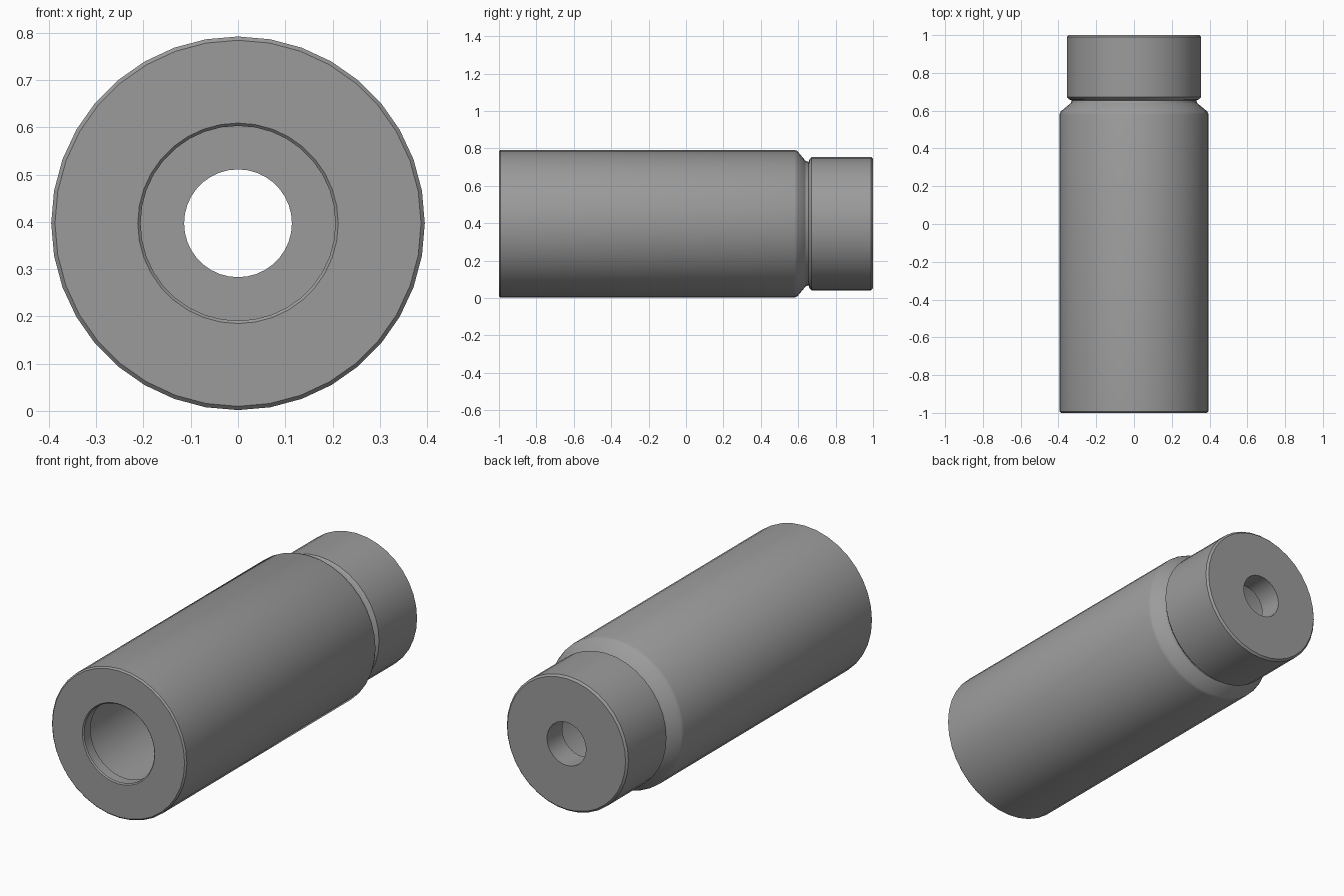
import bpy
import bmesh
import math
from mathutils import Matrix, Vector

cube = bpy.data.objects.get("Cube")
if cube:
    bpy.data.objects.remove(cube, do_unlink=True)

SIDES = 36
AXIS_Z = 0.397

grey = bpy.data.materials.new("plain grey")
grey.use_nodes = True
colour = (0.33, 0.33, 0.33, 1)
grey.diffuse_color = colour
grey.node_tree.nodes["Principled BSDF"].inputs["Base Color"].default_value = colour


def lathe(name, profile):
    """Spin a closed (radius, y) profile around the long axis."""
    bm = bmesh.new()
    points = [bm.verts.new((0, y, r)) for r, y in profile]
    edges = [bm.edges.new((a, b)) for a, b in zip(points, points[1:] + points[:1])]
    bmesh.ops.spin(bm, geom=points + edges, cent=(0, 0, 0), axis=(0, 1, 0),
                   angle=math.tau, steps=SIDES, use_merge=True)
    bmesh.ops.remove_doubles(bm, verts=bm.verts, dist=0.0001)
    bmesh.ops.recalc_face_normals(bm, faces=bm.faces)
    bmesh.ops.transform(bm, matrix=Matrix.Translation(Vector((0, 0, AXIS_Z))), verts=bm.verts)
    mesh = bpy.data.meshes.new(name)
    bm.to_mesh(mesh)
    bm.free()
    mesh.materials.append(grey)
    obj = bpy.data.objects.new(name, mesh)
    bpy.context.collection.objects.link(obj)
    bpy.ops.object.select_all(action='DESELECT')
    obj.select_set(True)
    bpy.context.view_layer.objects.active = obj
    bpy.ops.object.shade_smooth_by_angle(angle=math.radians(30))
    return obj


# Hollow shell, from the front mouth over the outside to the rear hole and back inside
lathe("hollow_cylinder", [
    (0.212, -1.0), (0.387, -1.0), (0.395, -0.992),    # front face and rim
    (0.395, 0.58), (0.389, 0.595),                    # main barrel
    (0.335, 0.64), (0.33, 0.655),                     # shoulder and neck
    (0.345, 0.66), (0.356, 0.672),                    # collar front edge
    (0.356, 0.99), (0.346, 1.0),                      # collar
    (0.114, 1.0), (0.114, 0.873),                     # rear hole
    (0.27, 0.873), (0.27, -0.94),                     # inner chamber
    (0.206, -0.94), (0.206, -0.994),                  # front mouth lip
])
